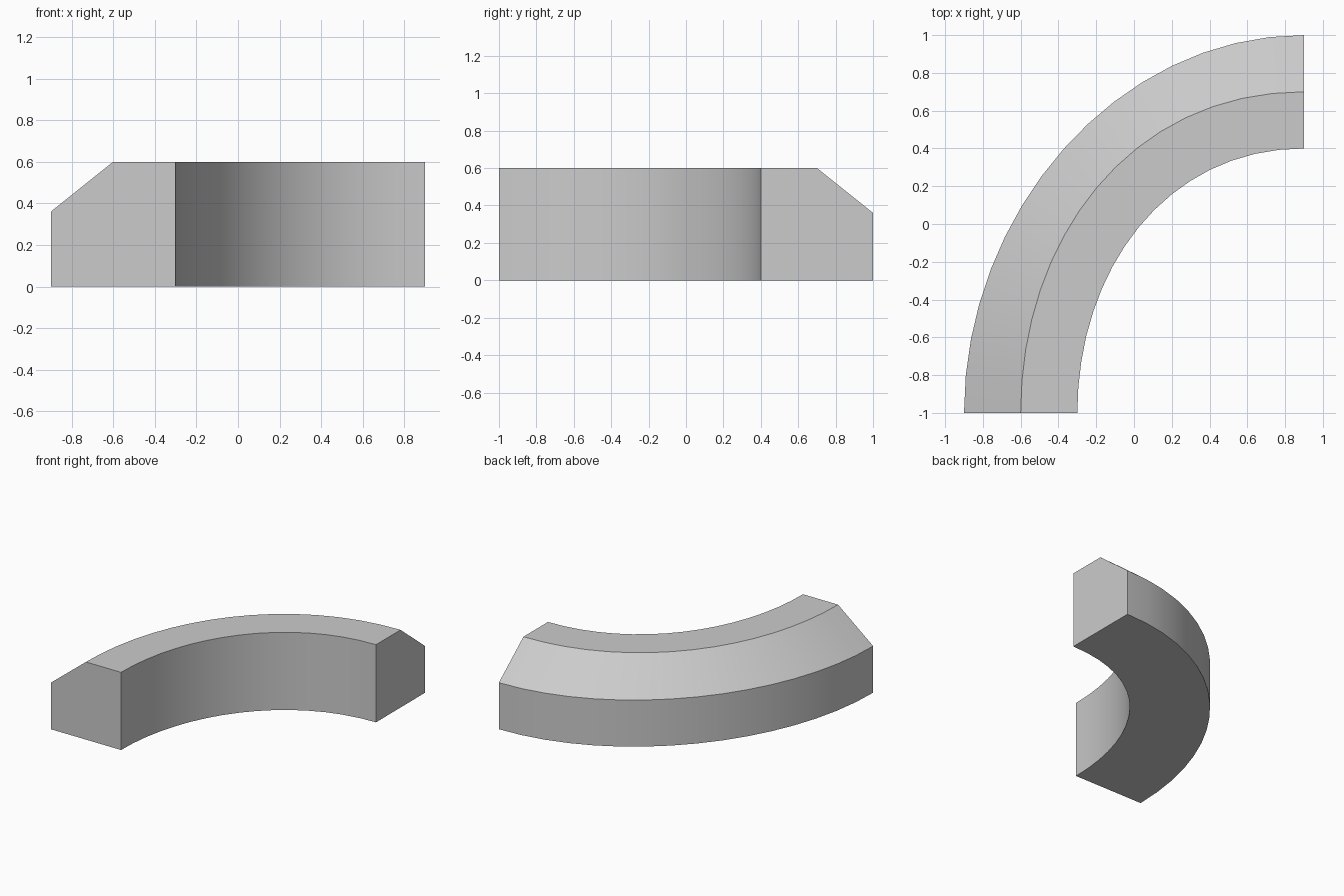
import bpy
import bmesh
import math

cube = bpy.data.objects.get("Cube")
if cube:
    bpy.data.objects.remove(cube, do_unlink=True)

STEPS = 16
END_X, START_Y = 0.9, -1.0


def rail(start_x, end_y, ease_x, ease_y, t):
    """Point on a quarter bend leaving along +y and arriving along +x."""
    w, h = END_X - start_x, end_y - START_Y
    s = 1 - t
    u = 3 * (1 - ease_x) * s * t * t + t ** 3
    v = 3 * ease_y * s * s * t + 3 * s * t * t + t ** 3
    return start_x + w * u, START_Y + h * v


# Plan curves of the bend
outer = (-0.9, 1.0, 0.552, 0.53)
ridge = (-0.6, 0.7, 0.62, 0.535)
inner = (-0.3, 0.4, 0.61, 0.54)

# Cross-section: each corner follows a plan curve at a height
section = [(outer, 0), (outer, 0.36), (ridge, 0.6), (inner, 0.6), (inner, 0)]

# Sweep the chamfered section along the bend
bm = bmesh.new()
rings = []
for i in range(STEPS + 1):
    t = i / STEPS
    rings.append([bm.verts.new((*rail(*curve, t), z)) for curve, z in section])
n = len(section)
for a, b in zip(rings, rings[1:]):
    for k in range(n):
        m = (k + 1) % n
        bm.faces.new((a[k], a[m], b[m], b[k]))

# Flat end caps
bm.faces.new(rings[0])
bm.faces.new(rings[-1])
bmesh.ops.recalc_face_normals(bm, faces=bm.faces)

mesh = bpy.data.meshes.new("curved_kerb")
bm.to_mesh(mesh)
bm.free()
kerb = bpy.data.objects.new("curved_kerb", mesh)
bpy.context.collection.objects.link(kerb)

# Plain grey stone
stone = bpy.data.materials.new("grey_stone")
stone.use_nodes = True
grey = (0.6, 0.6, 0.6, 1)
stone.diffuse_color = grey
for node in stone.node_tree.nodes:
    if node.type == "BSDF_PRINCIPLED":
        node.inputs["Base Color"].default_value = grey
mesh.materials.append(stone)

# Smooth along the bend, crisp at the section corners
bpy.ops.object.select_all(action="DESELECT")
kerb.select_set(True)
bpy.context.view_layer.objects.active = kerb
bpy.ops.object.shade_smooth_by_angle(angle=math.radians(30))
